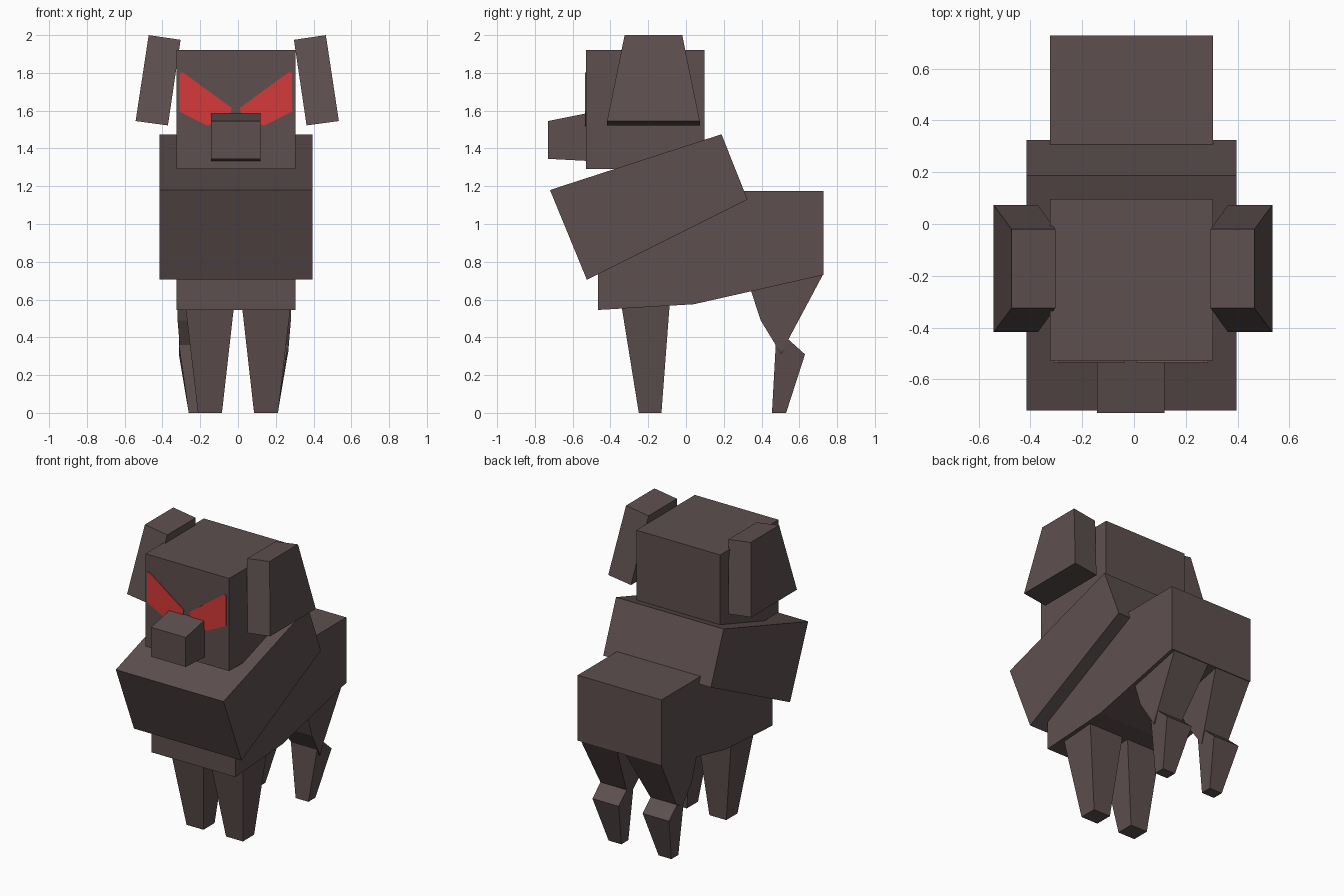
import bpy, bmesh

if "Cube" in bpy.data.objects:
    bpy.data.objects.remove(bpy.data.objects["Cube"])


def material(name, rgb):
    m = bpy.data.materials.new(name)
    m.diffuse_color = (*rgb, 1)
    m.use_nodes = True
    m.node_tree.nodes["Principled BSDF"].inputs["Base Color"].default_value = m.diffuse_color
    return m


BROWN = material("dark brown", (0.112, 0.078, 0.078))
RED = material("glowing red", (0.66, 0.042, 0.042))


def loft(name, ring_a, ring_b, mat=BROWN):
    """Closed solid between two matching outlines."""
    bm = bmesh.new()
    a = [bm.verts.new(p) for p in ring_a]
    b = [bm.verts.new(p) for p in ring_b]
    bm.faces.new(a)
    bm.faces.new(b[::-1])
    n = len(a)
    for i in range(n):
        j = (i + 1) % n
        bm.faces.new((a[i], b[i], b[j], a[j]))
    bmesh.ops.recalc_face_normals(bm, faces=bm.faces)
    me = bpy.data.meshes.new(name)
    bm.to_mesh(me)
    bm.free()
    me.materials.append(mat)
    ob = bpy.data.objects.new(name, me)
    bpy.context.collection.objects.link(ob)
    return ob


def prism(name, profile, x0, x1):
    """Side profile (y, z) extruded across x."""
    return loft(name, [(x0, y, z) for y, z in profile],
                [(x1, y, z) for y, z in profile])


def tapered_pair(name, profile, centre):
    """Left and right solids from points (y, z, inner x, outer x)."""
    for side, s in (("left", -1), ("right", 1)):
        loft(f"{name}_{side}",
             [(centre + s * i, y, z) for y, z, i, o in profile],
             [(centre + s * o, y, z) for y, z, i, o in profile])


# Trunk, shaggy collar, head and snout
prism("body", [(-0.465, 0.545), (0.04, 0.575), (0.728, 0.73), (0.728, 1.175),
               (0.1, 1.175), (-0.465, 1.05)], -0.325, 0.305)
prism("mane", [(-0.72, 1.18), (-0.525, 0.705), (0.325, 1.13), (0.188, 1.475)],
      -0.415, 0.395)
prism("head", [(-0.53, 1.29), (0.097, 1.29), (0.097, 1.92), (-0.53, 1.92)],
      -0.325, 0.305)
prism("snout", [(-0.73, 1.345), (-0.52, 1.334), (-0.52, 1.587), (-0.73, 1.545)],
      -0.143, 0.118)

# Ears: tilted, wider at the bottom
for side, s in (("left", -1), ("right", 1)):
    def ear_ring(y_low, y_high, xs):
        (xi, zi), (xo, zo) = xs
        return [(-0.004 + s * xi, y_low, zi), (-0.004 + s * xo, y_low, zo),
                (-0.004 + s * xo, y_high, zo), (-0.004 + s * xi, y_high, zi)]
    loft(f"ear_{side}",
         ear_ring(-0.418, 0.073, ((0.367, 1.522), (0.538, 1.545))),
         ear_ring(-0.325, -0.02, ((0.3, 1.975), (0.469, 2.0))))

# Legs
tapered_pair("front_leg", [(-0.35, 0.62, 0.015, 0.285), (-0.083, 0.62, 0.015, 0.285),
                           (-0.13, 0, 0.085, 0.212), (-0.25, 0, 0.085, 0.212)], 0.0)
tapered_pair("hind_thigh", [(0.34, 0.66, 0.03, 0.302), (0.395, 0.49, 0.06, 0.3),
                            (0.505, 0.31, 0.1, 0.285), (0.54, 0.385, 0.09, 0.285),
                            (0.727, 0.735, 0.03, 0.302)], -0.02)
tapered_pair("hind_foot", [(0.475, 0.36, 0.09, 0.288), (0.543, 0.388, 0.09, 0.288),
                           (0.63, 0.31, 0.09, 0.288), (0.53, 0, 0.14, 0.236),
                           (0.455, 0, 0.14, 0.236)], -0.025)

# Angry eyes: thin plates on the face
eye = [(0.297, 1.80), (0.28, 1.803), (0.022, 1.615), (0.03, 1.575),
       (0.15, 1.52), (0.297, 1.595)]
for side, s in (("left", -1), ("right", 1)):
    loft(f"eye_{side}", [(-0.012 + s * x, -0.535, z) for x, z in eye],
         [(-0.012 + s * x, -0.529, z) for x, z in eye], RED)
